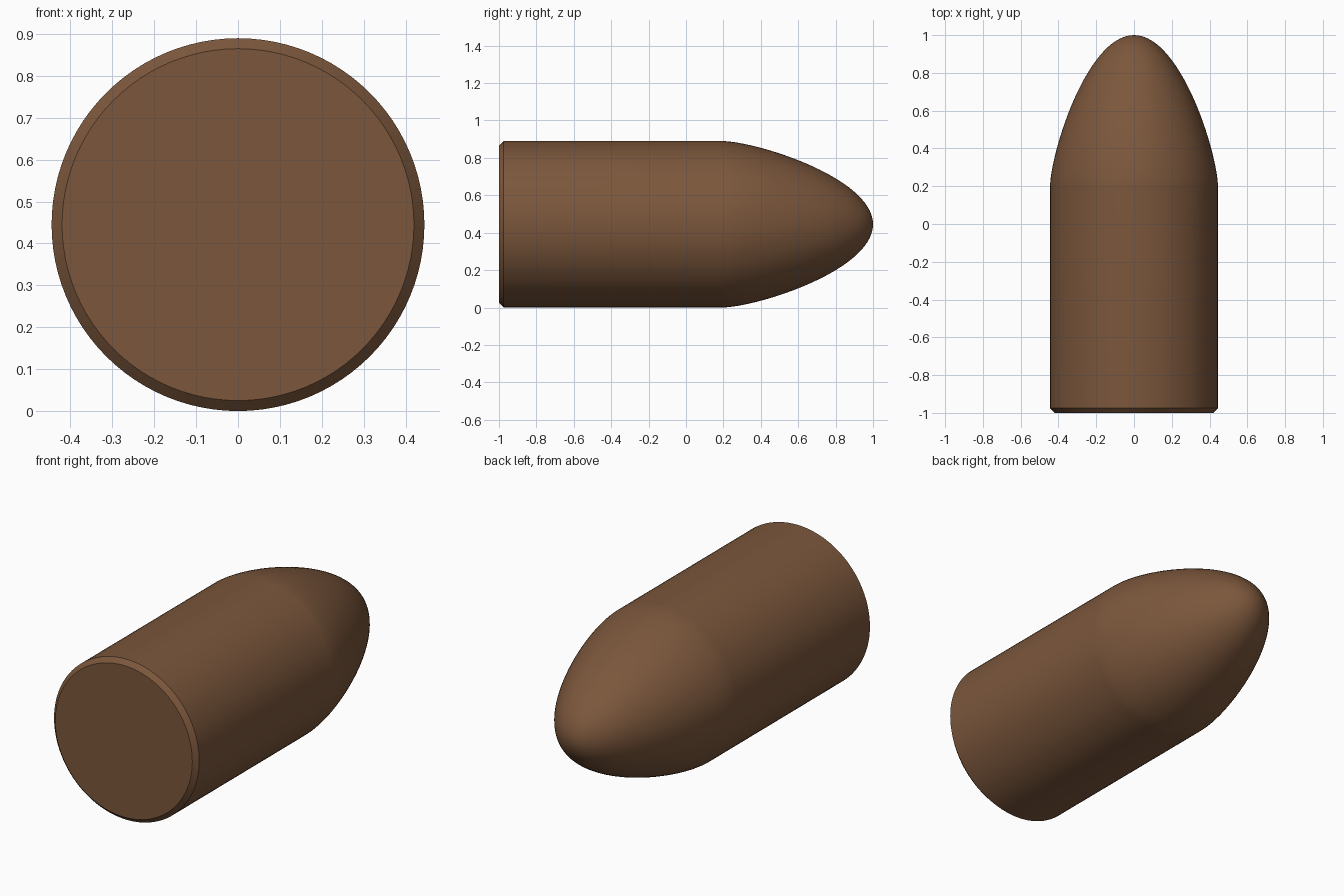
import bpy, bmesh, math
from mathutils import Vector, Matrix
from mathutils.geometry import interpolate_bezier

if "Cube" in bpy.data.objects:
    bpy.data.objects.remove(bpy.data.objects["Cube"])

R = 0.445
SEGMENTS = 96

# Half profile (radius, axis): flat base, chamfer, straight wall, rounded nose
nose = interpolate_bezier(Vector((R, 0.19, 0)), Vector((R, 0.37, 0)),
                          Vector((0.25, 1, 0)), Vector((0, 1, 0)), 32)
profile = [(0, -1), (R - 0.025, -1), (R, -0.975)] + [(p.x, p.y) for p in nose]

# Spin the profile around the lengthwise y axis
bm = bmesh.new()
verts = [bm.verts.new((r, y, R)) for r, y in profile]
edges = [bm.edges.new(pair) for pair in zip(verts, verts[1:])]
bmesh.ops.spin(bm, geom=verts + edges, cent=(0, 0, R), axis=(0, 1, 0),
               angle=math.tau, steps=SEGMENTS, use_duplicate=False)
bmesh.ops.remove_doubles(bm, verts=bm.verts, dist=1e-5)
bmesh.ops.recalc_face_normals(bm, faces=bm.faces)

mesh = bpy.data.meshes.new("round_nosed_body")
bm.to_mesh(mesh)
bm.free()
body = bpy.data.objects.new("round_nosed_body", mesh)
bpy.context.collection.objects.link(body)

# Brown finish
brown = bpy.data.materials.new("brown")
brown.diffuse_color = (0.2, 0.095, 0.045, 1)
brown.use_nodes = True
brown.node_tree.nodes["Principled BSDF"].inputs["Base Color"].default_value = brown.diffuse_color
mesh.materials.append(brown)

# Smooth sides, crisp chamfer edges
bpy.context.view_layer.objects.active = body
body.select_set(True)
bpy.ops.object.shade_smooth_by_angle(angle=math.radians(30))
